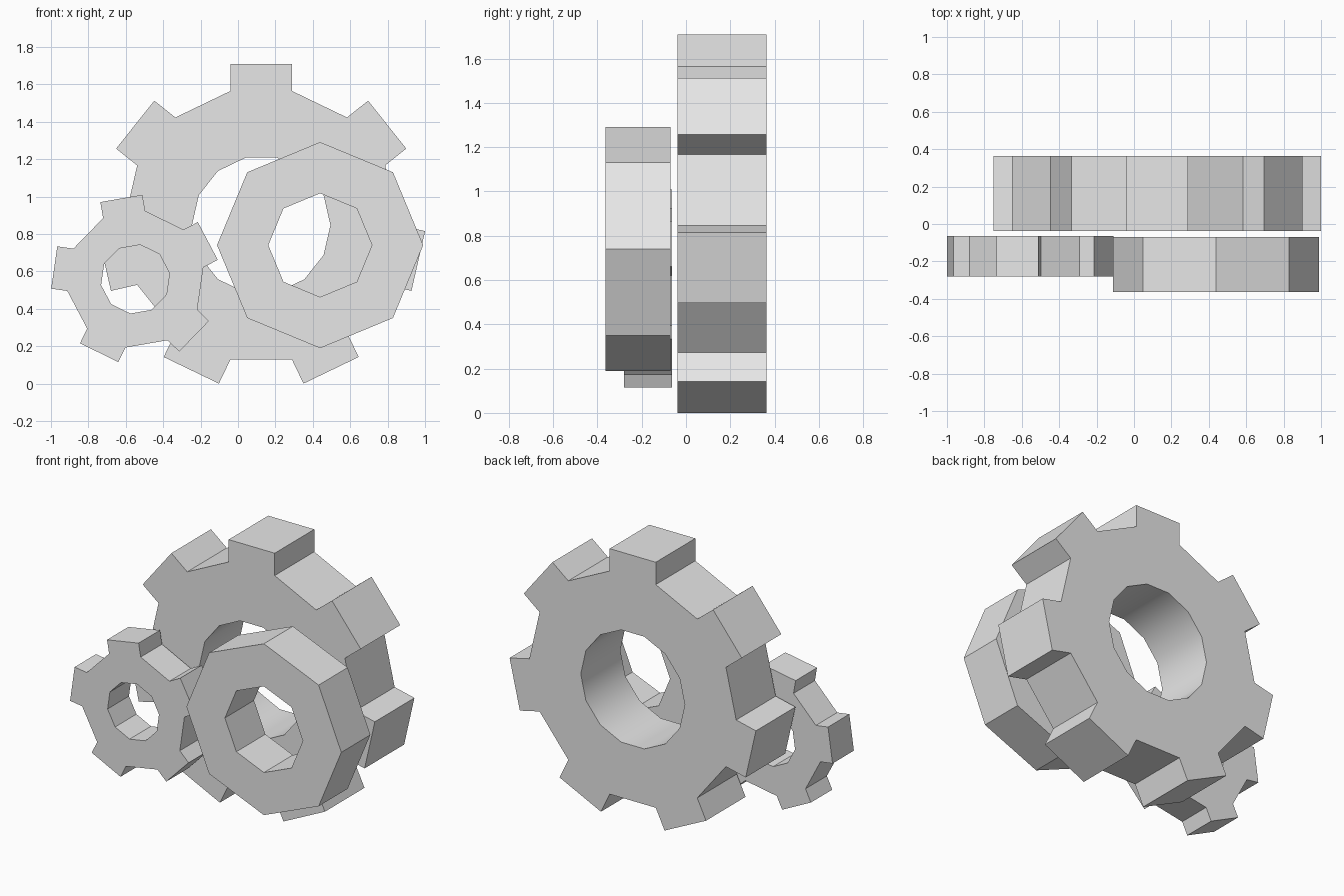
import bpy
import bmesh
from math import cos, sin, pi, radians
from mathutils import Vector

cube = bpy.data.objects.get("Cube")
if cube:
    bpy.data.objects.remove(cube, do_unlink=True)

# One plain grey for all the gears
grey = bpy.data.materials.new("light_grey")
grey.use_nodes = True
grey.diffuse_color = (0.8, 0.8, 0.8, 1)
grey.node_tree.nodes["Principled BSDF"].inputs["Base Color"].default_value = (0.8, 0.8, 0.8, 1)


def make_gear(name, x, z, front, back, sides, apothem, tooth_height, angle):
    """Polygonal ring in the xz plane; every second side grows a square tooth.
    angle is the direction in degrees of the middle of the first side."""
    bm = bmesh.new()
    step = 2 * pi / sides
    radius = apothem / cos(step / 2)

    def ring(r):
        angles = [radians(angle) + (i - 0.5) * step for i in range(sides)]
        return [bm.verts.new((x + r * cos(a), front, z + r * sin(a))) for a in angles]

    outer, inner = ring(radius), ring(radius * 0.503)
    for i in range(sides):
        j = (i + 1) % sides
        bm.faces.new((inner[i], outer[i], outer[j], inner[j]))
        if tooth_height and i % 2 == 0:
            a = radians(angle) + i * step
            out = Vector((cos(a), 0, sin(a))) * tooth_height
            tip = [bm.verts.new(v.co + out) for v in (outer[i], outer[j])]
            bm.faces.new((outer[i], tip[0], tip[1], outer[j]))

    # Thicken the flat outline towards the back
    result = bmesh.ops.extrude_face_region(bm, geom=bm.faces[:])
    moved = [g for g in result["geom"] if isinstance(g, bmesh.types.BMVert)]
    bmesh.ops.translate(bm, verts=moved, vec=(0, back - front, 0))
    bmesh.ops.recalc_face_normals(bm, faces=bm.faces[:])

    mesh = bpy.data.meshes.new(name)
    bm.to_mesh(mesh)
    bm.free()
    mesh.materials.append(grey)
    gear = bpy.data.objects.new(name, mesh)
    bpy.context.collection.objects.link(gear)
    bpy.ops.object.select_all(action="DESELECT")
    gear.select_set(True)
    bpy.context.view_layer.objects.active = gear
    bpy.ops.object.shade_smooth_by_angle(angle=radians(30))
    return gear


# Large rear gear with seven teeth
make_gear("large_gear", 0.124, 0.847, -0.038, 0.364, 14, 0.7175, 0.144, 90)
# Small front gear with five teeth
make_gear("small_gear", -0.549, 0.558, -0.28, -0.063, 10, 0.351, 0.087, 27.8)
# Toothless octagonal wheel in front
make_gear("octagonal_wheel", 0.439, 0.74, -0.364, -0.069, 8, 0.551 * cos(pi / 8), 0, 22.5)
